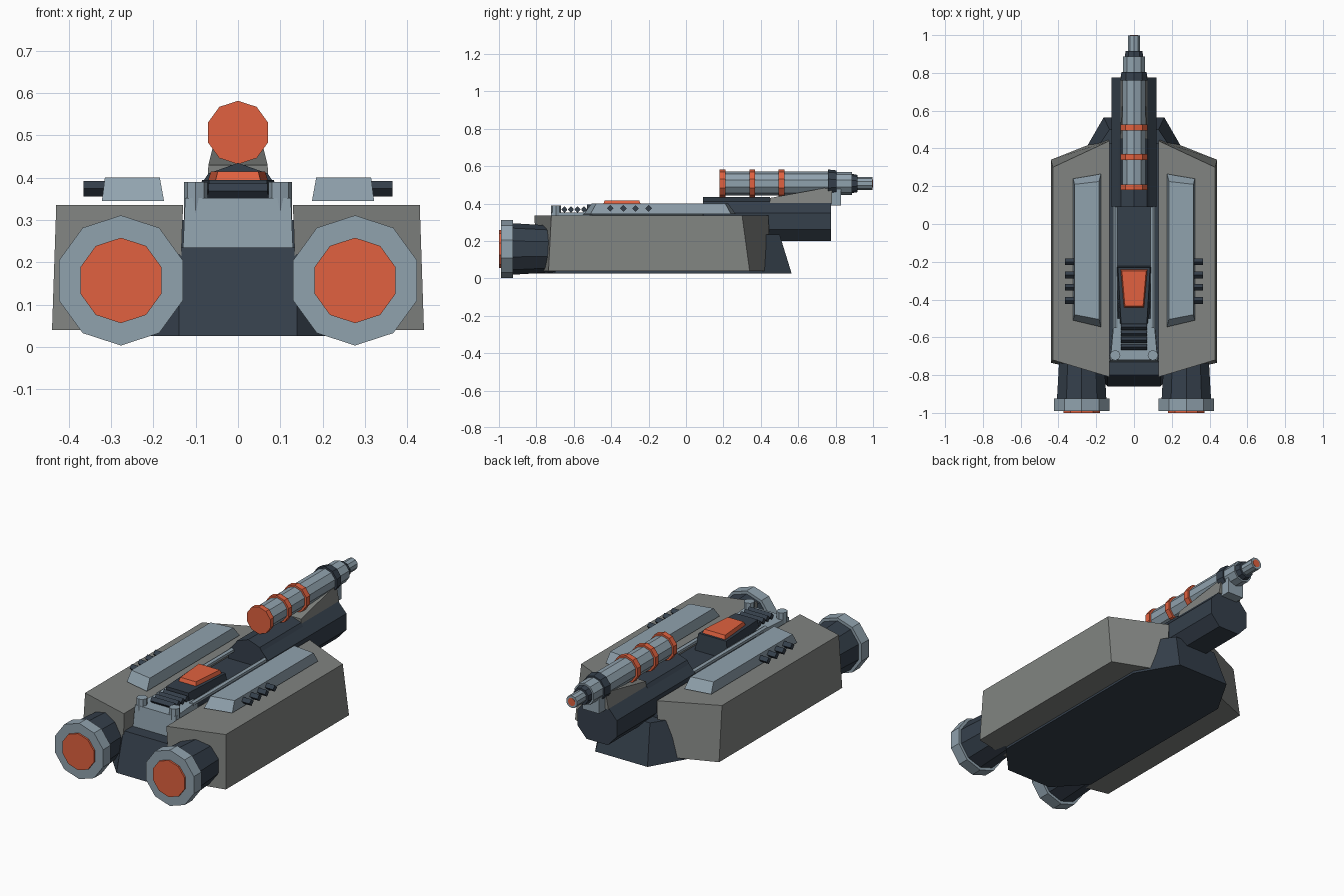
import bpy, bmesh
from math import sin, cos, pi

if "Cube" in bpy.data.objects:
    bpy.data.objects.remove(bpy.data.objects["Cube"])


def material(name, rgb):
    m = bpy.data.materials.new(name)
    m.diffuse_color = (*rgb, 1)
    m.use_nodes = True
    m.node_tree.nodes["Principled BSDF"].inputs["Base Color"].default_value = m.diffuse_color
    return m


GREY = material("warm_grey", (0.22, 0.23, 0.22))
LIGHT = material("light_steel", (0.28, 0.36, 0.42))
DARK = material("dark_steel", (0.035, 0.05, 0.07))
ORANGE = material("orange", (0.75, 0.12, 0.05))


def loft(name, rings, mat, mirror=False):
    """Skin equal-length rings of points and cap both ends."""
    bm = bmesh.new()
    rows = [[bm.verts.new(p) for p in ring] for ring in rings]
    n = len(rows[0])
    for a, b in zip(rows, rows[1:]):
        for i in range(n):
            j = (i + 1) % n
            bm.faces.new((a[i], a[j], b[j], b[i]))
    bm.faces.new(rows[0])
    bm.faces.new(rows[-1])
    bmesh.ops.recalc_face_normals(bm, faces=bm.faces)
    mesh = bpy.data.meshes.new(name)
    bm.to_mesh(mesh)
    bm.free()
    mesh.materials.append(mat)
    ob = bpy.data.objects.new(name, mesh)
    bpy.context.collection.objects.link(ob)
    if mirror:
        mod = ob.modifiers.new("mirror", "MIRROR")
        mod.use_mirror_merge = False
    return ob


def slab(name, low, z0, high, z1, mat, mirror=False):
    """Plan outline low at z0 lofted to plan outline high at z1."""
    return loft(name, [[(x, y, z0) for x, y in low], [(x, y, z1) for x, y in high]], mat, mirror)


def sym(half):
    """Complete a plan outline given by its +x points."""
    return half + [(-x, y) for x, y in reversed(half)]


def box(name, x0, x1, y0, y1, z0, z1, mat, mirror=False):
    plan = [(x0, y0), (x1, y0), (x1, y1), (x0, y1)]
    return slab(name, plan, z0, plan, z1, mat, mirror)


def tube(name, profile, x, z, mat, mirror=False, sides=10):
    """Polygonal tube along y, profile of (y, radius)."""
    angles = [2 * pi * k / sides for k in range(sides)]
    return loft(name, [[(x + r * sin(a), y, z + r * cos(a)) for a in angles] for y, r in profile],
                mat, mirror)


def extrude_x(name, outline, w, mat):
    """Side outline of (y, z) points, half width w."""
    return loft(name, [[(s * w, y, z) for y, z in outline] for s in (-1, 1)], mat)


# lower hull and spine between the pods
slab("lower_hull", sym([(0.14, -0.86), (0.29, -0.70), (0.29, 0.34), (0.16, 0.565)]), 0.025,
     sym([(0.14, -0.80), (0.25, -0.68), (0.25, 0.32), (0.13, 0.50)]), 0.235, DARK)
box("spine", -0.14, 0.14, -0.70, 0.43, 0.20, 0.30, DARK)

# side armour pods
slab("armour_pod", [(0.14, -0.80), (0.44, -0.735), (0.44, 0.34), (0.15, 0.455)], 0.04,
     [(0.13, -0.81), (0.43, -0.72), (0.43, 0.30), (0.13, 0.44)], 0.335, GREY, True)

# raised plates on the pods, with diamond-section studs
slab("pod_plate", [(0.175, -0.545), (0.322, -0.51), (0.322, 0.24), (0.175, 0.265)], 0.345,
     [(0.185, -0.505), (0.315, -0.48), (0.315, 0.21), (0.185, 0.225)], 0.40, LIGHT, True)
for y in (-0.20, -0.27, -0.335, -0.405):
    loft("plate_stud", [[(x, y - 0.018, 0.374), (x, y, 0.356), (x, y + 0.018, 0.374), (x, y, 0.392)]
                        for x in (0.28, 0.366)], DARK, True)

# engines
tube("engine_body", [(-0.70, 0.124), (-0.935, 0.138)], 0.277, 0.157, DARK, True)
tube("engine_ring", [(-0.925, 0.154), (-0.99, 0.154)], 0.277, 0.157, LIGHT, True)
tube("engine_glow", [(-0.95, 0.101), (-1.0, 0.101)], 0.277, 0.157, ORANGE, True)

# rear deck with corner posts and ribs
slab("rear_deck", sym([(0.13, -0.73), (0.11, -0.50)]), 0.235,
     sym([(0.125, -0.72), (0.105, -0.50)]), 0.352, LIGHT)
angles = [2 * pi * k / 8 for k in range(8)]
post = [(0.1 + 0.028 * cos(a), -0.695 + 0.028 * sin(a)) for a in angles]
slab("deck_post", post, 0.30, post, 0.39, LIGHT, True)
for k in range(4):
    y = -0.545 - 0.035 * k
    loft("deck_rib", [[(x, y - 0.016, 0.368), (x, y, 0.35), (x, y + 0.016, 0.368), (x, y, 0.386)]
                      for x in (-0.07, 0.07)], DARK)

# control block with orange hatch
slab("control_block", sym([(0.08, -0.53), (0.105, -0.22)]), 0.28,
     sym([(0.068, -0.53), (0.085, -0.23)]), 0.395, DARK)
slab("orange_hatch", sym([(0.054, -0.445), (0.072, -0.24)]), 0.39,
     sym([(0.048, -0.435), (0.064, -0.25)]), 0.415, ORANGE)
tube("side_rail", [(-0.55, 0.014), (0.10, 0.014)], 0.1, 0.35, LIGHT, True, 6)

# cannon housing
section = [(0.065, 0.2), (0.12, 0.26), (0.12, 0.35), (0.07, 0.405)]
loft("cannon_housing", [[(x, y, z) for x, z in sym(section)] for y in (0.09, 0.775)], DARK)
loft("housing_ridge", [[(-0.09, y, 0.38), (-0.07, y, 0.41), (0, y, 0.435), (0.07, y, 0.41),
                        (0.09, y, 0.38)] for y in (0.09, 0.45)], DARK)

# cannon cradle
loft("cradle_wedge", [[(-0.072, 0.45, 0.40), (0.072, 0.45, 0.40), (0.07, 0.45, 0.43), (-0.07, 0.45, 0.43)],
                      [(-0.072, 0.78, 0.40), (0.072, 0.78, 0.40), (0.055, 0.78, 0.49), (-0.055, 0.78, 0.49)]],
     GREY)
extrude_x("cradle_block", [(0.76, 0.39), (0.83, 0.39), (0.83, 0.50), (0.76, 0.50)], 0.05, LIGHT)

# cannon barrel, rings and muzzle
tube("cannon_barrel", [(0.20, 0.064), (0.77, 0.064)], 0, 0.507, LIGHT)
for y0, y1 in ((0.18, 0.21), (0.34, 0.37), (0.495, 0.527)):
    tube("barrel_band", [(y0, 0.075), (y1, 0.075)], 0, 0.507, ORANGE)
tube("barrel_collar", [(0.76, 0.075), (0.805, 0.07)], 0, 0.507, DARK)
tube("muzzle_sleeve", [(0.80, 0.061), (0.888, 0.061)], 0, 0.507, LIGHT)
tube("muzzle_collar", [(0.885, 0.052), (0.917, 0.046)], 0, 0.507, DARK)
tube("muzzle_tip", [(0.91, 0.034), (0.998, 0.034)], 0, 0.507, LIGHT)
tube("muzzle_glow", [(0.98, 0.022), (1.0, 0.022)], 0, 0.507, ORANGE)
